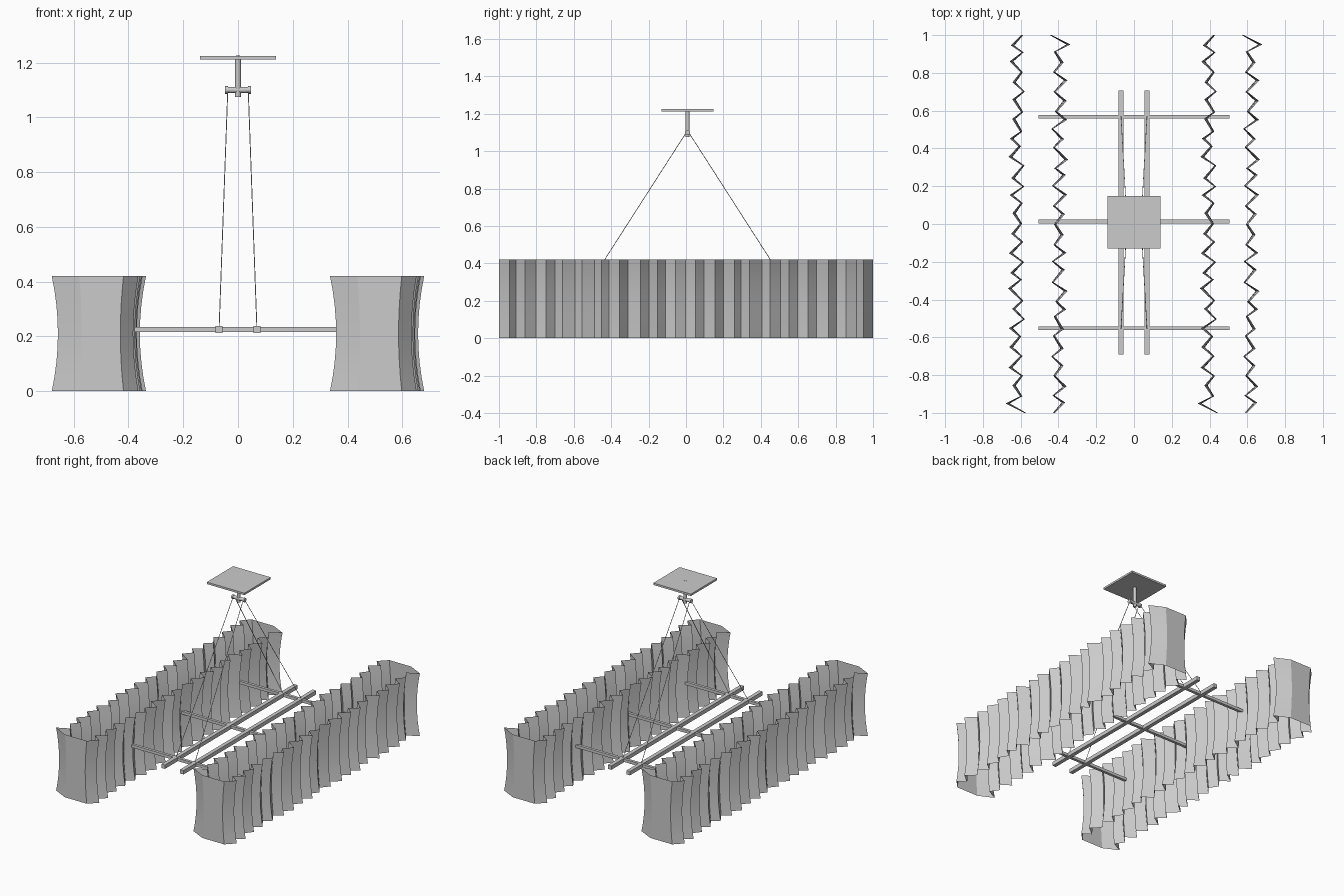
import bpy, bmesh, math, random
from mathutils import Vector

if "Cube" in bpy.data.objects:
    bpy.data.objects.remove(bpy.data.objects["Cube"])

random.seed(7)
CY = 0.008          # the hanging frame sits slightly off centre in y
SHADE_X, SHADE_H = 0.508, 0.42


def make_object(name, bm):
    mesh = bpy.data.meshes.new(name)
    bmesh.ops.recalc_face_normals(bm, faces=bm.faces)
    bm.to_mesh(mesh)
    bm.free()
    obj = bpy.data.objects.new(name, mesh)
    bpy.context.collection.objects.link(obj)
    return obj


def box(name, loc, size):
    bm = bmesh.new()
    bmesh.ops.create_cube(bm, size=1)
    bmesh.ops.scale(bm, vec=size, verts=bm.verts)
    obj = make_object(name, bm)
    obj.location = loc
    return obj


def rod(name, a, b, radius, sides=16):
    a, b = Vector(a), Vector(b)
    bm = bmesh.new()
    bmesh.ops.create_cone(bm, cap_ends=True, segments=sides, radius1=radius,
                          radius2=radius, depth=(b - a).length)
    for f in bm.faces:
        f.smooth = len(f.verts) == 4
    for e in bm.edges:
        e.smooth = all(f.smooth for f in e.link_faces)
    obj = make_object(name, bm)
    obj.location = (a + b) / 2
    obj.rotation_euler = (b - a).to_track_quat('Z', 'Y').to_euler()
    return obj


# Irregular pleat outline: one long wall, then the same wall turned 180 degrees
def pleat_wall(folds=40):
    pts = [(0.09, -1.0), (0.144, -0.945)]
    for i in range(2, folds - 1):
        x = 0.147 if i % 2 else 0.092
        y = -1 + 2 * i / folds
        pts.append((x + random.uniform(-0.013, 0.013),
                    y + random.uniform(-0.012, 0.012)))
    return pts + [(0.172, 0.95), (0.072, 1.0)]


wall = pleat_wall()
outline = wall + [(-x, -y) for x, y in wall]


# Pleated shade: open top and bottom, waisted in x
def shade(name, cx, levels=8):
    bm = bmesh.new()
    rings = []
    for k in range(levels + 1):
        t = k / levels
        s = 1 - 0.13 * (1 - (2 * t - 1) ** 2)
        rings.append([bm.verts.new((cx + x * s, y, t * SHADE_H)) for x, y in outline])
    n = len(outline)
    for lo, hi in zip(rings, rings[1:]):
        for i in range(n):
            j = (i + 1) % n
            f = bm.faces.new((lo[i], lo[j], hi[j], hi[i]))
            f.smooth = True
            f.edges[1].smooth = False
    # keep every vertical fold crisp
    for lo, hi in zip(rings, rings[1:]):
        for a, b in zip(lo, hi):
            bm.edges.get((a, b)).smooth = False
    return make_object(name, bm)


shade("left_shade", -SHADE_X)
shade("right_shade", SHADE_X)

# Hanging frame: two long rails and three crossbars
for side, sx in (("left", -1), ("right", 1)):
    box(side + "_rail", (sx * 0.069, CY, 0.225), (0.026, 1.40, 0.026))
for name, y in (("front", -0.56), ("middle", 0.005), ("back", 0.56)):
    box(name + "_crossbar", (0, CY + y, 0.225), (1.01, 0.019, 0.019))

# Suspension wires
for side, sx in (("left", -1), ("right", 1)):
    for end, sy in (("front", -1), ("back", 1)):
        rod(f"{side}_{end}_wire", (sx * 0.069, CY + sy * 0.565, 0.23),
            (sx * 0.037, CY, 1.11), 0.0018, 6)

# Wire holder, stem and ceiling plate
rod("wire_holder", (-0.047, CY, 1.1), (0.047, CY, 1.1), 0.011)
for side, sx in (("left", -1), ("right", 1)):
    rod(side + "_holder_cap", (sx * 0.036, CY, 1.1), (sx * 0.047, CY, 1.1), 0.014)
rod("stem", (0, CY, 1.075), (0, CY, 1.215), 0.0105)
box("ceiling_plate", (0, CY, 1.218), (0.278, 0.278, 0.013))
rod("plate_bolt", (0, CY, 1.215), (0, CY, 1.2255), 0.007)
